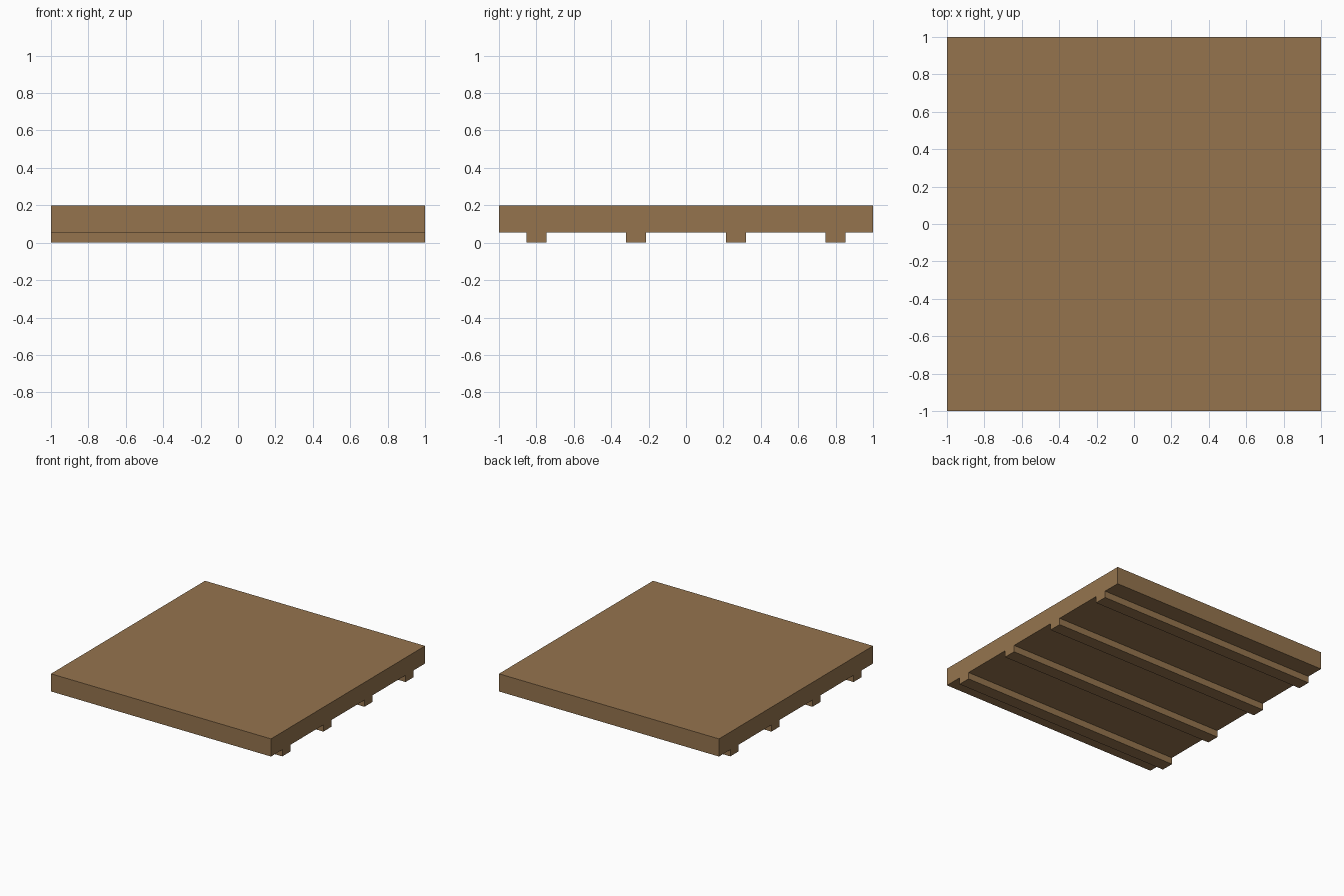
import bpy
import bmesh
from mathutils import Vector

if "Cube" in bpy.data.objects:
    bpy.data.objects.remove(bpy.data.objects["Cube"])

TOP, UNDERSIDE = 0.2, 0.055
RIB_CENTRES = (-0.8, -0.267, 0.267, 0.8)
RIB_HALF = 0.053

wood = bpy.data.materials.new("brown wood")
wood.diffuse_color = (0.30, 0.175, 0.076, 1.0)
wood.use_nodes = True
wood.node_tree.nodes["Principled BSDF"].inputs["Base Color"].default_value = wood.diffuse_color

# Side profile (y, z): flat slab with four ribs hanging below
profile = [(1, TOP), (-1, TOP), (-1, UNDERSIDE)]
for c in RIB_CENTRES:
    a, b = c - RIB_HALF, c + RIB_HALF
    profile += [(a, UNDERSIDE), (a, 0), (b, 0), (b, UNDERSIDE)]
profile.append((1, UNDERSIDE))

# Extrude the profile across the full width
bm = bmesh.new()
end = bm.faces.new([bm.verts.new((-1, y, z)) for y, z in profile])
ext = bmesh.ops.extrude_face_region(bm, geom=[end], use_keep_orig=True)
moved = [g for g in ext["geom"] if isinstance(g, bmesh.types.BMVert)]
bmesh.ops.translate(bm, verts=moved, vec=Vector((2, 0, 0)))
bmesh.ops.recalc_face_normals(bm, faces=bm.faces)

mesh = bpy.data.meshes.new("ribbed_platform")
bm.to_mesh(mesh)
bm.free()
mesh.materials.append(wood)
platform = bpy.data.objects.new("ribbed_platform", mesh)
bpy.context.collection.objects.link(platform)
